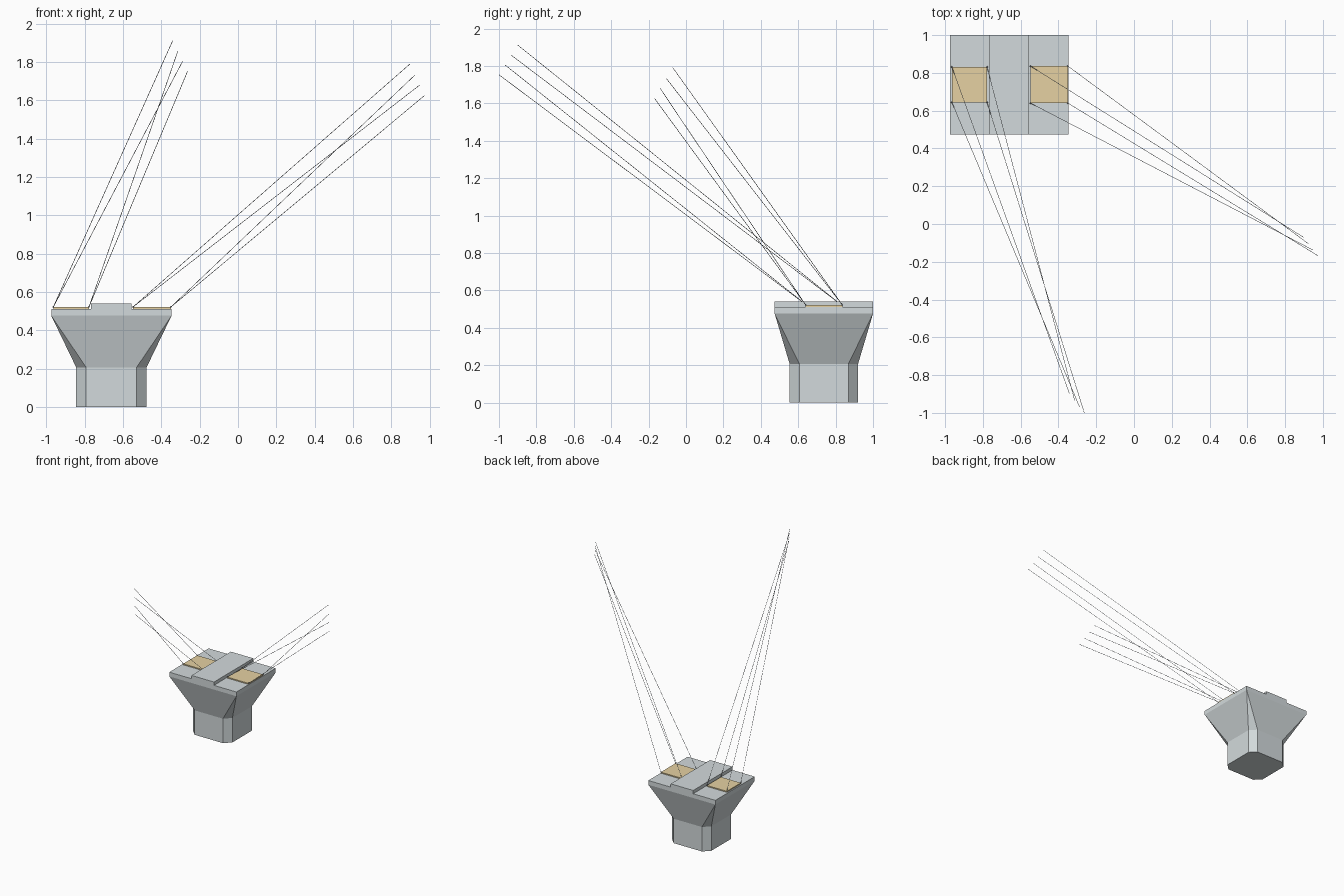
import bpy
import bmesh
from mathutils import Vector

if "Cube" in bpy.data.objects:
    bpy.data.objects.remove(bpy.data.objects["Cube"])


def material(name, rgb):
    m = bpy.data.materials.new(name)
    m.diffuse_color = (*rgb, 1)
    m.use_nodes = True
    m.node_tree.nodes["Principled BSDF"].inputs["Base Color"].default_value = m.diffuse_color
    return m


concrete = material("concrete grey", (0.65, 0.70, 0.715))
tan = material("bearing tan", (0.79, 0.64, 0.36))
steel = material("cable steel", (0.33, 0.36, 0.39))


def finish(name, bm, mat):
    bmesh.ops.recalc_face_normals(bm, faces=bm.faces)
    mesh = bpy.data.meshes.new(name)
    bm.to_mesh(mesh)
    bm.free()
    mesh.materials.append(mat)
    obj = bpy.data.objects.new(name, mesh)
    bpy.context.collection.objects.link(obj)
    return obj


def box(name, x0, x1, y0, y1, z0, z1, mat):
    bm = bmesh.new()
    bmesh.ops.create_cube(bm, size=1)
    for v in bm.verts:
        v.co = ((x0 + x1) / 2 + v.co.x * (x1 - x0),
                (y0 + y1) / 2 + v.co.y * (y1 - y0),
                (z0 + z1) / 2 + v.co.z * (z1 - z0))
    return finish(name, bm, mat)


# Pier: chamfered column flaring to a rectangular head
CX, CY = -0.661, 0.737
HX, HY, CHAMFER = 0.184, 0.183, 0.052
TX, TY = 0.314, 0.263
corners = [(1, 1), (-1, 1), (-1, -1), (1, -1)]

bm = bmesh.new()


def octagon(z):
    ring = []
    for sx, sy in corners:
        pair = [(sx * HX, sy * (HY - CHAMFER)), (sx * (HX - CHAMFER), sy * HY)]
        if sx * sy < 0:
            pair.reverse()
        ring += [bm.verts.new((CX + x, CY + y, z)) for x, y in pair]
    return ring


def rectangle(z):
    return [bm.verts.new((CX + sx * TX, CY + sy * TY, z)) for sx, sy in corners]


base, neck = octagon(0), octagon(0.207)
lip, top = rectangle(0.476), rectangle(0.512)
bm.faces.new(base)
bm.faces.new(top)
for i in range(8):
    j = (i + 1) % 8
    bm.faces.new((base[i], base[j], neck[j], neck[i]))
for i in range(4):
    j = (i + 1) % 4
    bm.faces.new((neck[2 * i], neck[2 * i + 1], lip[i]))
    bm.faces.new((neck[2 * i + 1], neck[2 * j], lip[j], lip[i]))
    bm.faces.new((lip[i], lip[j], top[j], top[i]))
finish("pier", bm, concrete)

# Raised strip across the head
box("centre_ridge", -0.767, -0.557, CY - TY, CY + TY, 0.511, 0.54, concrete)


def cable_set(side, xs, ys, ends):
    """Four straight cables, each with a small anchor on a pad corner."""
    starts = [Vector((x, y, 0.522)) for y in ys for x in xs]
    cables, anchors = bmesh.new(), bmesh.new()
    for a, b in zip(starts, map(Vector, ends)):
        d = b - a
        rot = d.to_track_quat('Z', 'Y').to_matrix().to_4x4()
        rot.translation = (a + b) / 2
        bmesh.ops.create_cone(cables, cap_ends=True, segments=6, radius1=0.0014,
                              radius2=0.0014, depth=d.length, matrix=rot)
        made = bmesh.ops.create_icosphere(anchors, subdivisions=1, radius=0.005)
        bmesh.ops.translate(anchors, verts=made["verts"], vec=a)
    finish(side + "_cables", cables, steel)
    finish(side + "_anchors", anchors, steel)


# Bearing pads and the cables rising from their corners
box("left_pad", -0.964, -0.778, 0.644, 0.831, 0.511, 0.521, tan)
cable_set("left", (-0.964, -0.778), (0.831, 0.644),
          [(-0.341, -0.90, 1.912), (-0.314, -0.935, 1.858),
           (-0.289, -0.967, 1.805), (-0.263, -1.0, 1.753)])
box("right_pad", -0.548, -0.35, 0.64, 0.836, 0.511, 0.521, tan)
cable_set("right", (-0.548, -0.35), (0.836, 0.64),
          [(0.897, -0.07, 1.79), (0.924, -0.105, 1.733),
           (0.948, -0.138, 1.68), (0.974, -0.168, 1.626)])
